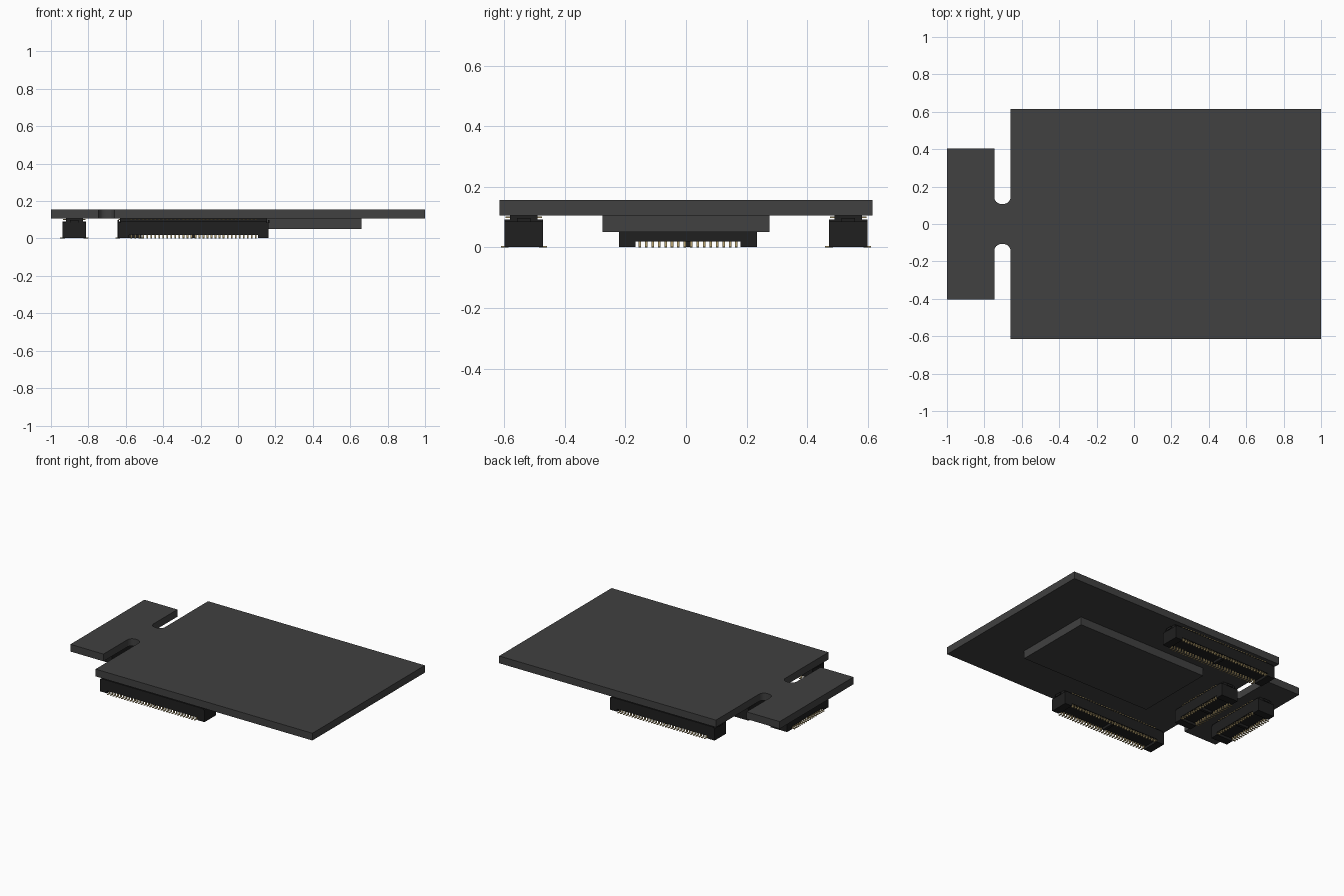
import bpy, bmesh, math
from mathutils import Matrix, Vector

if "Cube" in bpy.data.objects:
    bpy.data.objects.remove(bpy.data.objects["Cube"], do_unlink=True)


def material(name, rgb):
    m = bpy.data.materials.new(name)
    m.use_nodes = True
    m.diffuse_color = (*rgb, 1)
    m.node_tree.nodes["Principled BSDF"].inputs["Base Color"].default_value = (*rgb, 1)
    return m


GREY = material("dark grey", (0.052, 0.052, 0.052))
BLACK = material("black plastic", (0.014, 0.014, 0.014))
GOLD = material("gold contact", (0.48, 0.37, 0.17))


def finish(bm, name, mat, matrix=Matrix()):
    bmesh.ops.transform(bm, matrix=matrix, verts=bm.verts)
    bmesh.ops.recalc_face_normals(bm, faces=bm.faces)
    mesh = bpy.data.meshes.new(name)
    bm.to_mesh(mesh)
    bm.free()
    mesh.materials.append(mat)
    obj = bpy.data.objects.new(name, mesh)
    bpy.context.collection.objects.link(obj)
    return obj


def add_box(bm, x0, x1, y0, y1, z0, z1):
    m = Matrix.Translation(((x0 + x1) / 2, (y0 + y1) / 2, (z0 + z1) / 2))
    m = m @ Matrix.Diagonal((x1 - x0, y1 - y0, z1 - z0, 1))
    bmesh.ops.create_cube(bm, size=1, matrix=m)


# Board: main rectangle, neck and end tab, with rounded slot bottoms
BOTTOM, TOP = 0.106, 0.156
half = [(1, 0.615), (-0.66, 0.615), (-0.66, 0.107), (-0.747, 0.107), (-0.747, 0.404), (-1, 0.404)]
outline = half + [(x, -y) for x, y in reversed(half)]
bm = bmesh.new()
verts = [bm.verts.new((x, y, BOTTOM)) for x, y in outline]
bm.faces.new(verts)
rounded = [v for v in verts if abs(v.co.y) < 0.2]
bmesh.ops.bevel(bm, geom=rounded, offset=0.038, segments=6, profile=0.5, affect='VERTICES')
ext = bmesh.ops.extrude_face_region(bm, geom=bm.faces[:])
for g in ext["geom"]:
    if isinstance(g, bmesh.types.BMVert):
        g.co.z = TOP
finish(bm, "board", GREY)

# Heat plate under the board
bm = bmesh.new()
add_box(bm, -0.33, 0.66, -0.275, 0.275, 0.051, BOTTOM)
finish(bm, "under_plate", GREY)


def connector(name, centre, length, pins, angle=0):
    """Board connector along local x, with a pin row on each long side."""
    place = Matrix.Translation((*centre, 0)) @ Matrix.Rotation(angle, 4, 'Z')
    h, w = length / 2, 0.063
    row = h - 0.062
    # Housing with end blocks, a centre post and a narrower upper part
    bm = bmesh.new()
    add_box(bm, -h + 0.01, h - 0.01, -w, w, 0.02, 0.092)
    add_box(bm, -row, row, -0.042, 0.042, 0.09, BOTTOM)
    add_box(bm, -0.01, 0.01, -0.04, 0.04, 0.002, 0.022)
    for s in (-1, 1):
        a, b = sorted((s * (row + 0.008), s * h))
        add_box(bm, a, b, -w, w, 0.002, 0.086)
        a, b = sorted((s * row, s * (h - 0.008)))
        add_box(bm, a, b, -0.045, 0.045, 0.084, BOTTOM)
        a, b = sorted((s * (h - 0.002), s * (h + 0.006)))
        add_box(bm, a, b, -0.022, 0.022, 0.084, 0.098)
    finish(bm, name + "_housing", BLACK, place)
    # Gold pins: lower leg with a foot, and an upper foot under the board
    bm = bmesh.new()
    t = 0.0042
    for i in range(pins):
        x = -row + 0.006 + (2 * row - 0.012) * i / (pins - 1)
        for s in (-1, 1):
            for y_in, y_out, z0, z1 in ((0.05, 0.058, 0, 0.024),
                                        (0.05, 0.076, 0, 0.005),
                                        (0.04, 0.06, 0.098, 0.103)):
                a, b = sorted((s * y_in, s * y_out))
                add_box(bm, x - t, x + t, a, b, z0, z1)
    finish(bm, name + "_pins", GOLD, place)


# Two long connectors on the main board, two short ones across it
connector("front_connector", (-0.238, -0.535), 0.80, 32)
connector("back_connector", (-0.238, 0.535), 0.80, 32)
connector("inner_connector", (-0.58, 0.007), 0.455, 16, math.pi / 2)
connector("tab_connector", (-0.875, 0.007), 0.455, 16, math.pi / 2)
